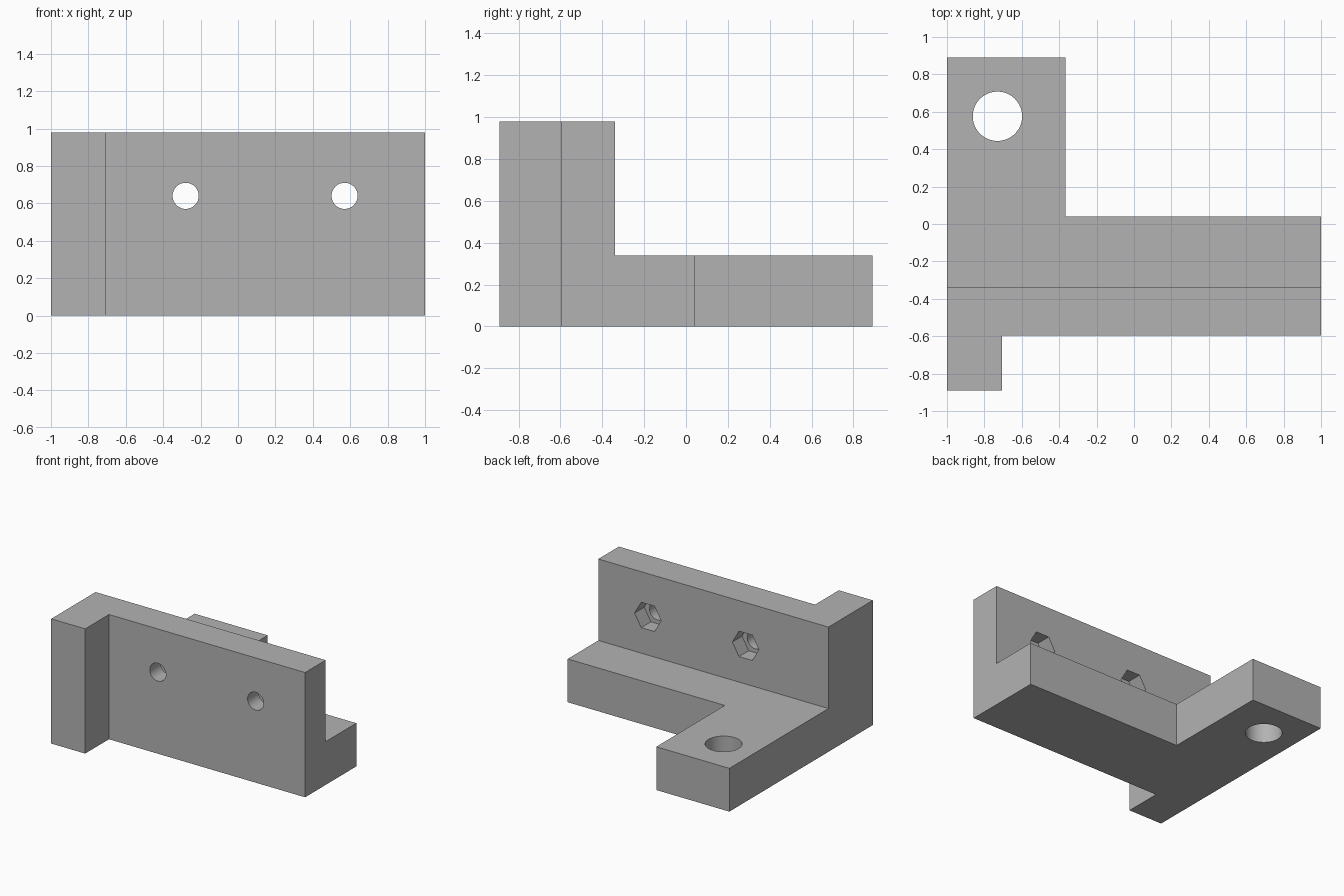
import bpy
import bmesh
import math

if "Cube" in bpy.data.objects:
    bpy.data.objects.remove(bpy.data.objects["Cube"], do_unlink=True)

# One plain grey for the whole part
grey = bpy.data.materials.new("matte_grey")
grey.use_nodes = True
grey.diffuse_color = (0.45, 0.45, 0.45, 1)
grey.node_tree.nodes["Principled BSDF"].inputs["Base Color"].default_value = (0.45, 0.45, 0.45, 1)

HEIGHT, BASE = 0.98, 0.34        # wall top, base plate top
WALL_BACK, WALL_FRONT = -0.34, -0.595
BOLT_XS, BOLT_Z = (-0.28, 0.57), 0.64
NUT_DEPTH = 0.12


def prism(name, outline, z0, z1):
    """Extrude a closed xy outline from z0 to z1."""
    bm = bmesh.new()
    face = bm.faces.new([bm.verts.new((x, y, z0)) for x, y in outline])
    ext = bmesh.ops.extrude_face_region(bm, geom=[face])
    top = [v for v in ext["geom"] if isinstance(v, bmesh.types.BMVert)]
    bmesh.ops.translate(bm, verts=top, vec=(0, 0, z1 - z0))
    bmesh.ops.recalc_face_normals(bm, faces=bm.faces)
    mesh = bpy.data.meshes.new(name)
    bm.to_mesh(mesh)
    bm.free()
    mesh.materials.append(grey)
    obj = bpy.data.objects.new(name, mesh)
    bpy.context.collection.objects.link(obj)
    return obj


def round_cutter(name, radius, sides, length, location, along_y=False):
    """Regular prism, upright or lying along y."""
    outline = [(radius * math.cos(math.tau * i / sides),
                radius * math.sin(math.tau * i / sides)) for i in range(sides)]
    obj = prism(name, outline, -length / 2, length / 2)
    obj.location = location
    if along_y:
        obj.rotation_euler.x = math.pi / 2
    return obj


def cut(target, cutter):
    """Subtract the cutter and throw it away."""
    cutter.hide_render = True
    mod = target.modifiers.new("cut", "BOOLEAN")
    mod.operation, mod.solver, mod.object = "DIFFERENCE", "EXACT", cutter
    bpy.context.view_layer.objects.active = target
    bpy.ops.object.modifier_apply(modifier=mod.name)
    bpy.data.objects.remove(cutter, do_unlink=True)


# Footprint: front post, wall with base plate, and rear mounting arm
footprint = [(-1, -0.89), (-0.705, -0.89), (-0.705, WALL_FRONT), (1, WALL_FRONT),
             (1, 0.04), (-0.365, 0.04), (-0.365, 0.89), (-1, 0.89)]
bracket = prism("mounting_bracket", footprint, 0, HEIGHT)

# Step behind the wall, leaving the low base plate
step = [(-1.5, WALL_BACK), (1.5, WALL_BACK), (1.5, 1.5), (-1.5, 1.5)]
cut(bracket, prism("step_cutter", step, BASE, HEIGHT + 0.5))

# Vertical mounting hole in the arm
cut(bracket, round_cutter("arm_hole_cutter", 0.132, 48, 2, (-0.73, 0.576, 0)))

# Bolt holes through the wall with hexagonal nut pockets at the back
for x in BOLT_XS:
    cut(bracket, round_cutter("bolt_hole_cutter", 0.07, 32, 0.8,
                              (x, WALL_FRONT, BOLT_Z), True))
    cut(bracket, round_cutter("nut_pocket_cutter", 0.115, 6, NUT_DEPTH * 2,
                              (x, WALL_BACK, BOLT_Z), True))

# Smooth hole walls, sharp edges elsewhere
bpy.ops.object.select_all(action="DESELECT")
bracket.select_set(True)
bpy.context.view_layer.objects.active = bracket
bpy.ops.object.shade_smooth_by_angle(angle=math.radians(30))
